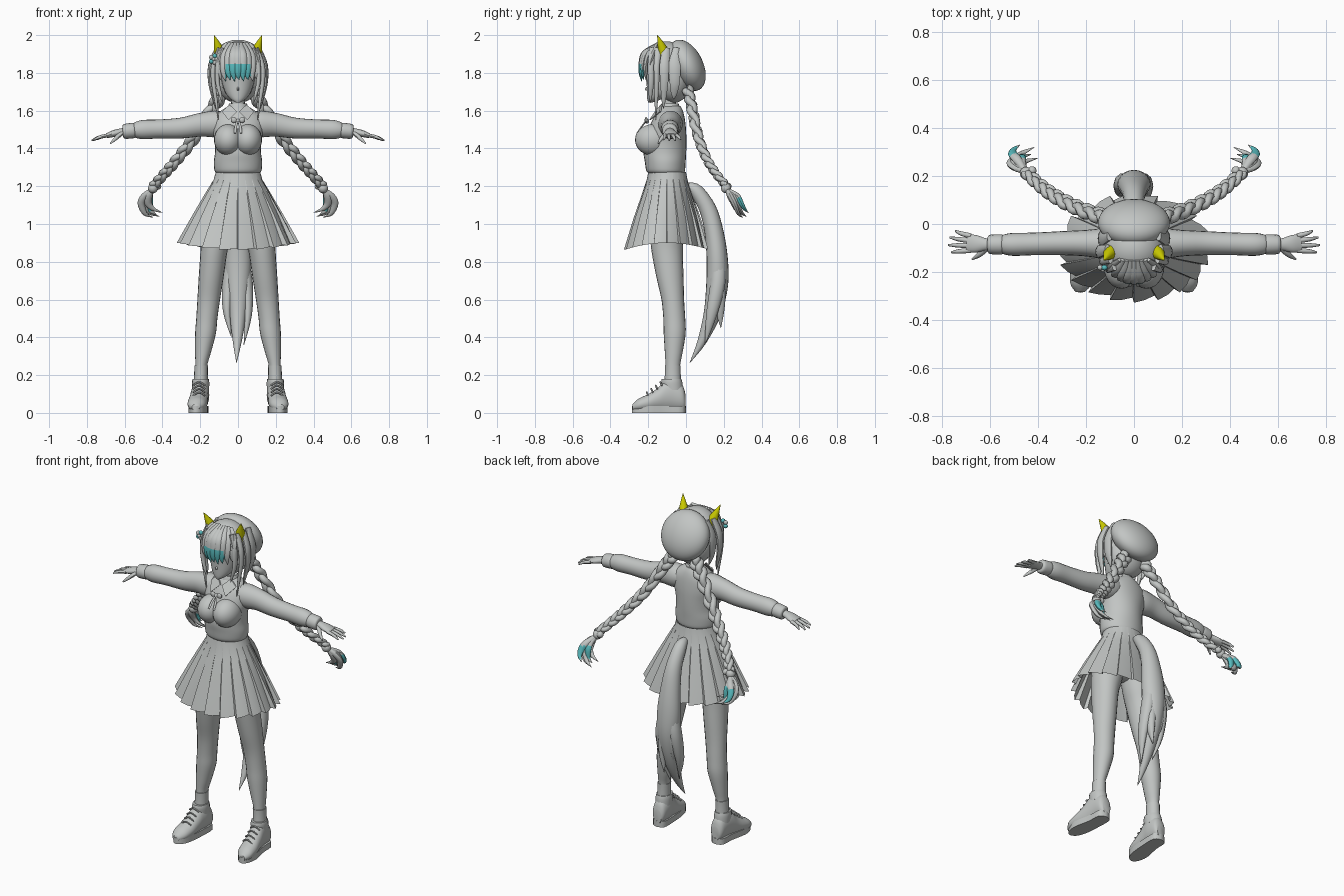
import bpy, bmesh, math
from mathutils import Vector, Matrix


def material(name, rgb):
    m = bpy.data.materials.new(name)
    m.diffuse_color = (*rgb, 1)
    return m


GREY = material("soft grey", (0.54, 0.56, 0.55))
YELLOW = material("yellow", (0.6, 0.6, 0.0))
CYAN = material("cyan", (0.1, 0.5, 0.52))
X, Y, Z = Vector((1, 0, 0)), Vector((0, 1, 0)), Vector((0, 0, 1))


def finish(name, bm, mats=(GREY,), mirror=False, rule=None, angle=45):
    bmesh.ops.recalc_face_normals(bm, faces=bm.faces)
    if rule:
        for f in bm.faces:
            f.material_index = int(rule(f.calc_center_median()))
    for f in bm.faces:
        f.smooth = True
    me = bpy.data.meshes.new(name)
    bm.to_mesh(me)
    bm.free()
    me.set_sharp_from_angle(angle=math.radians(angle))
    for m in mats:
        me.materials.append(m)
    ob = bpy.data.objects.new(name, me)
    bpy.context.collection.objects.link(ob)
    if mirror:
        ob.modifiers.new("mirror", 'MIRROR').use_mirror_merge = False
    return ob


def spline(rows, steps):
    """Catmull-Rom curve through rows of numbers."""
    r = [rows[0], *rows, rows[-1]]
    out = []
    for i in range(1, len(r) - 2):
        for k in range(steps):
            t = k / steps
            out.append([0.5 * (2 * b + (c - a) * t + (2 * a - 5 * b + 4 * c - d) * t * t
                               + (3 * b - a - 3 * c + d) * t ** 3)
                        for a, b, c, d in zip(*r[i - 1:i + 3])])
    return out + [list(rows[-1])]


def sweep(name, rows, ref=X, fixed=None, sides=16, steps=4, **kw):
    """Skin ellipses along rows of (x, y, z, radius along ref, other radius)."""
    pts = spline(rows, steps)
    bm, rings = bmesh.new(), []
    for i, p in enumerate(pts):
        c = Vector(p[:3])
        t = fixed or (Vector(pts[min(i + 1, len(pts) - 1)][:3])
                      - Vector(pts[max(i - 1, 0)][:3])).normalized()
        u = (ref - t * ref.dot(t)).normalized()
        v = t.cross(u)
        ra, rb = max(p[3], .001), max(p[4], .001)
        rings.append([bm.verts.new(c + u * ra * math.cos(a) + v * rb * math.sin(a))
                      for a in (2 * math.pi * j / sides for j in range(sides))])
    for a, b in zip(rings, rings[1:]):
        for j in range(sides):
            k = (j + 1) % sides
            bm.faces.new((a[j], a[k], b[k], b[j]))
    bm.faces.new(rings[0])
    bm.faces.new(rings[-1])
    return finish(name, bm, **kw)


def ball(name, loc, radii, rot_x=0, cut=None, seg=24, **kw):
    bm = bmesh.new()
    mat = Matrix.Translation(loc) @ Matrix.Rotation(rot_x, 4, 'X') @ Matrix.Diagonal((*radii, 1))
    bmesh.ops.create_uvsphere(bm, u_segments=seg, v_segments=seg // 2 + 2, radius=1, matrix=mat)
    if cut:
        bmesh.ops.delete(bm, geom=[f for f in bm.faces if cut(f.calc_center_median())],
                         context='FACES')
    return finish(name, bm, **kw)


def plate(name, pts, thick=0.008, **kw):
    """Thin panel, extruded backwards."""
    bm = bmesh.new()
    f = bm.faces.new([bm.verts.new(p) for p in pts])
    new = bmesh.ops.extrude_face_region(bm, geom=[f])["geom"]
    bmesh.ops.translate(bm, vec=(0, thick, 0), verts=[g for g in new if isinstance(g, bmesh.types.BMVert)])
    return finish(name, bm, **kw)


# Legs, socks and hips
sweep("leg", [(.095, -.1, 1.08, .09, .095), (.115, -.1, .95, .085, .09), (.127, -.1, .86, .072, .083),
              (.142, -.085, .72, .066, .072), (.155, -.07, .6, .06, .06), (.165, -.062, .5, .056, .058),
              (.172, -.06, .42, .055, .058), (.185, -.065, .32, .042, .047),
              (.195, -.07, .24, .031, .038), (.198, -.07, .12, .033, .04)], fixed=Z, sides=20, mirror=True)
sweep("sock", [(.195, -.07, .25, .036, .042), (.196, -.07, .21, .036, .042), (.198, -.07, .14, .038, .045)],
      fixed=Z, mirror=True)
ball("hips", (0, -.1, 1.12), (.15, .11, .13))

# Shoes
sweep("shoe", [(.196, -.003, .06, .026, .04), (.197, -.02, .08, .04, .068), (.198, -.07, .095, .046, .085),
               (.203, -.11, .09, .047, .082), (.208, -.15, .07, .049, .062), (.214, -.2, .053, .052, .046),
               (.22, -.25, .042, .045, .034), (.224, -.283, .03, .02, .016)], fixed=Y, sides=20, mirror=True)
sweep("shoe_collar", [(.198, -.07, .12, .045, .055), (.198, -.075, .16, .046, .056), (.198, -.076, .18, .043, .052)],
      fixed=Z, mirror=True)
bm = bmesh.new()
outline = spline([(.198, 0), (.237, -.02), (.243, -.1), (.262, -.2), (.25, -.265), (.222, -.287),
                  (.185, -.262), (.166, -.2), (.158, -.1), (.16, -.02), (.198, 0)], 3)[:-1]
lo = [bm.verts.new((x, y, 0)) for x, y in outline]
hi = [bm.verts.new((x, y, .036)) for x, y in outline]
for i in range(len(lo)):
    j = (i + 1) % len(lo)
    bm.faces.new((lo[i], lo[j], hi[j], hi[i]))
bm.faces.new(lo)
bm.faces.new(hi)
finish("shoe_sole", bm, mirror=True)
for i in range(4):
    y, z = -.128 - .024 * i, .155 - .018 * i
    sweep("shoe_lace", [(.175, y, z - .01, .005, .005), (.206, y - .008, z + .008, .005, .005),
                        (.238, y, z - .01, .005, .005)], ref=Z, sides=6, mirror=True)

# Pleated skirt: saw-tooth rings growing towards the hem
bm, rings, pleats = bmesh.new(), [], 20
for t, z, rx, ry in ((0, 1.275, .118, .1), (.05, 1.235, .128, .108), (.25, 1.17, .165, .13),
                     (.6, 1.04, .235, .175), (1, .88, .315, .222)):
    ring = []
    for i in range(pleats):
        for frac, out in ((0, 1.02), (.5, .99), (.93, .955)):
            a = 2 * math.pi * (i + frac) / pleats
            k = 1 + (out - 1) * t * 1.5
            ring.append(bm.verts.new((rx * k * math.cos(a), -.1 + ry * k * math.sin(a),
                                      z - .018 * t * math.cos(2 * a + math.pi))))
            if frac == .5:
                ring[-1].co.z -= .003 * t
    rings.append(ring)
for a, b in zip(rings, rings[1:]):
    for j in range(len(a)):
        k = (j + 1) % len(a)
        bm.faces.new((a[j], a[k], b[k], b[j]))
for v in rings[-1]:
    v.co.z = .9 - .036 * min(1, ((v.co.y + .1) / .222) ** 2)
finish("skirt", bm, angle=20)

# Sweater body, bust, sleeves and cuffs
sweep("sweater", [(0, -.105, 1.27, .115, .095), (0, -.108, 1.285, .125, .103), (0, -.11, 1.33, .128, .108),
                  (0, -.112, 1.38, .122, .113), (0, -.108, 1.44, .125, .11), (0, -.1, 1.5, .138, .1),
                  (0, -.09, 1.56, .135, .083), (0, -.083, 1.6, .09, .066), (0, -.08, 1.625, .048, .05)],
      fixed=Z, sides=28)
ball("bust", (.052, -.175, 1.445), (.075, .095, .083), mirror=True)
sweep("sleeve", [(.06, -.085, 1.54, .055, .06), (.12, -.082, 1.53, .07, .065), (.2, -.08, 1.525, .062, .055),
                 (.3, -.08, 1.508, .055, .05), (.42, -.083, 1.503, .05, .047), (.5, -.085, 1.5, .051, .048),
                 (.54, -.085, 1.497, .043, .042), (.55, -.085, 1.496, .035, .036)], ref=Z, sides=20, mirror=True)
sweep("cuff", [(.545, -.085, 1.496, .036, .036), (.555, -.085, 1.495, .041, .042), (.6, -.085, 1.49, .039, .04),
               (.61, -.085, 1.489, .028, .03)], ref=Z, mirror=True)

# Hands
sweep("palm", [(.59, -.085, 1.49, .02, .024), (.62, -.085, 1.487, .019, .026), (.66, -.083, 1.478, .018, .037),
               (.695, -.08, 1.467, .013, .036)], ref=Z, mirror=True)
for y0, tx, ty, tz in ((-.05, .745, -.028, 1.448), (-.07, .768, -.056, 1.442),
                       (-.09, .775, -.088, 1.442), (-.11, .762, -.118, 1.446)):
    sweep("finger", [(.68, y0, 1.471, .01, .011), ((.7 + tx) / 2, (y0 + ty) / 2, (1.475 + tz) / 2, .009, .009),
                     (tx, ty, tz, .004, .004)], ref=Z, sides=8, mirror=True)
sweep("thumb", [(.615, -.1, 1.482, .012, .014), (.645, -.128, 1.455, .011, .011), (.675, -.147, 1.427, .004, .004)],
      ref=Z, sides=8, mirror=True)

# Neck, collar and bow
sweep("neck", [(0, -.085, 1.56, .045, .045), (0, -.088, 1.63, .036, .036), (0, -.1, 1.7, .038, .04)], fixed=Z)
sweep("collar_band", [(0, -.085, 1.6, .06, .058), (0, -.085, 1.625, .052, .05), (0, -.085, 1.638, .046, .045)], fixed=Z)
plate("collar_flap", [(.005, -.165, 1.595), (.045, -.135, 1.632), (.085, -.14, 1.595), (.05, -.195, 1.55)], mirror=True)
ball("bow_knot", (0, -.208, 1.545), (.013, .013, .013), seg=10)
sweep("bow_loop", [(.005, -.208, 1.545, .006, .006), (.022, -.211, 1.551, .016, .008), (.035, -.208, 1.552, .01, .005)],
      ref=Z, sides=10, mirror=True)
sweep("bow_tail", [(.004, -.212, 1.545, .005, .004), (.012, -.235, 1.515, .007, .004), (.016, -.258, 1.48, .006, .004)],
      sides=8, mirror=True)

# Head
sweep("face", [(0, -.19, 1.643, .01, .01), (0, -.168, 1.66, .038, .037), (0, -.142, 1.69, .064, .065),
               (0, -.125, 1.74, .083, .083), (0, -.12, 1.8, .092, .09), (0, -.115, 1.87, .088, .088),
               (0, -.11, 1.93, .05, .05)], fixed=Z, sides=24)
ball("nose", (0, -.205, 1.715), (.007, .013, .01), seg=10)
ball("hair_cap", (0, -.105, 1.83), (.132, .125, .137), seg=32, cut=lambda c: c.z < 1.835 and c.y < -.13)
ball("back_hair", (0, -.065, 1.765), (.118, .09, .125))

# Fringe with painted lower front, and side locks
for i in range(-4, 5):
    x = i * .024
    y = -.24 + .9 * x * x * 6
    sweep("fringe_lock", [(x * .6, -.15, 1.955, .012, .008), (x * .85, y + .018, 1.905, .026, .014),
                          (x, y, 1.845, .024, .012), (x * 1.02, y - .001, 1.795, .016, .009),
                          (x + .006, y + .002, 1.763 - .008 * (i % 2), .001, .001)], sides=10,
          mats=(GREY, CYAN), rule=lambda c: c.z < 1.848 and abs(c.x) < .068)
for x, y, z, w in ((.1, -.185, 1.64, .016), (.122, -.155, 1.55, .014), (.138, -.115, 1.61, .022), (.128, -.06, 1.66, .028)):
    sweep("side_lock", [(x * .8, y + .01, 1.93, .012, .02), (x + .006, y, 1.84, .014, w * 1.2),
                        (x + .008, y, 1.75, .012, w), (x - .008, y - .003, (z + 1.72) / 2, .008, w * .6),
                        (x - .018, y - .005, z, .001, .001)], sides=10, mirror=True)

# Horns, beret and hair ornament
sweep("horn", [(.088, -.108, 1.865, .034, .036), (.095, -.115, 1.9, .032, .032), (.11, -.132, 1.95, .019, .019),
               (.127, -.152, 2.0, .001, .001)], mats=(YELLOW,), mirror=True)
ball("beret", (0, .005, 1.84), (.15, .145, .085), rot_x=math.radians(-64), seg=36)
for k in range(5):
    a = 2 * math.pi * k / 5
    ball("flower_petal", (-.128 + .016 * math.cos(a), -.182, 1.872 + .018 * math.sin(a)), (.013, .012, .013),
         seg=10, mats=(CYAN if k % 2 else GREY,))
ball("flower_centre", (-.129, -.192, 1.872), (.009, .009, .009), seg=10)

# Braids: three strands weaving around one path
path = spline([(.07, .01, 1.71), (.13, .03, 1.62), (.23, .065, 1.46), (.32, .11, 1.345),
               (.39, .16, 1.265), (.45, .215, 1.2)], 12)
for k in range(3):
    rows = []
    for i, p in enumerate(path):
        s = i / (len(path) - 1)
        ph = 2 * math.pi * (3.7 * s + k / 3)
        w = .021 - .007 * s
        side = Vector((.7, -.2, .6)) * w * math.cos(ph)
        depth = Vector((-.3, .9, .1)) * w * .7 * math.sin(2 * ph)
        rows.append((*(Vector(p) + side + depth), w, w))
    sweep("braid_strand", rows, ref=Y, sides=8, steps=1, mirror=True, angle=80)
ball("braid_bead", (.45, .212, 1.19), (.027, .027, .027), seg=14, mirror=True)
ball("braid_small_bead", (.425, .222, 1.2), (.019, .019, .019), seg=12, mirror=True)

# Curled tufts at the braid ends
for i, (bx, by, bz, tx, ty, tz) in enumerate(((.512, .255, 1.11, .45, .3, 1.035), (.495, .27, 1.11, .415, .32, 1.04),
                                              (.475, .25, 1.11, .4, .275, 1.06), (.505, .29, 1.115, .475, .33, 1.06),
                                              (.47, .275, 1.12, .43, .29, 1.05))):
    sweep("braid_tuft", [(.455, .22, 1.18, .012, .012), (bx * .5 + .235, by - .02, 1.15, .02, .015),
                         (bx, by, bz, .02, .014), ((bx + tx) / 2 + .012, (by + ty) / 2, tz + .02, .012, .009),
                         (tx, ty, tz, .001, .001)], sides=10, mirror=True, mats=(GREY, CYAN),
          rule=(lambda c: 1.07 < c.z < 1.14) if i in (3, 4) else None)

# Tail with pointed tufts
sweep("tail", [(0, .01, 1.2, .02, .02), (0, .055, 1.175, .036, .036), (0, .115, 1.08, .045, .045),
               (0, .148, .96, .058, .05), (0, .165, .82, .07, .056), (0, .165, .68, .064, .058),
               (0, .14, .53, .046, .046), (-.004, .085, .38, .024, .024), (-.008, .02, .265, .001, .001)],
      sides=20)
for x, y, z in ((-.058, .115, .4), (.052, .1, .36), (.03, .185, .45), (-.035, .16, .5)):
    sweep("tail_tuft", [(x * .5, .165, .85, .02, .03), (x * .8, .17, .7, .036, .042),
                        (x, (y + .17) / 2, (z + .68) / 2, .022, .03), (x * .6, y, z, .001, .001)], sides=10)
